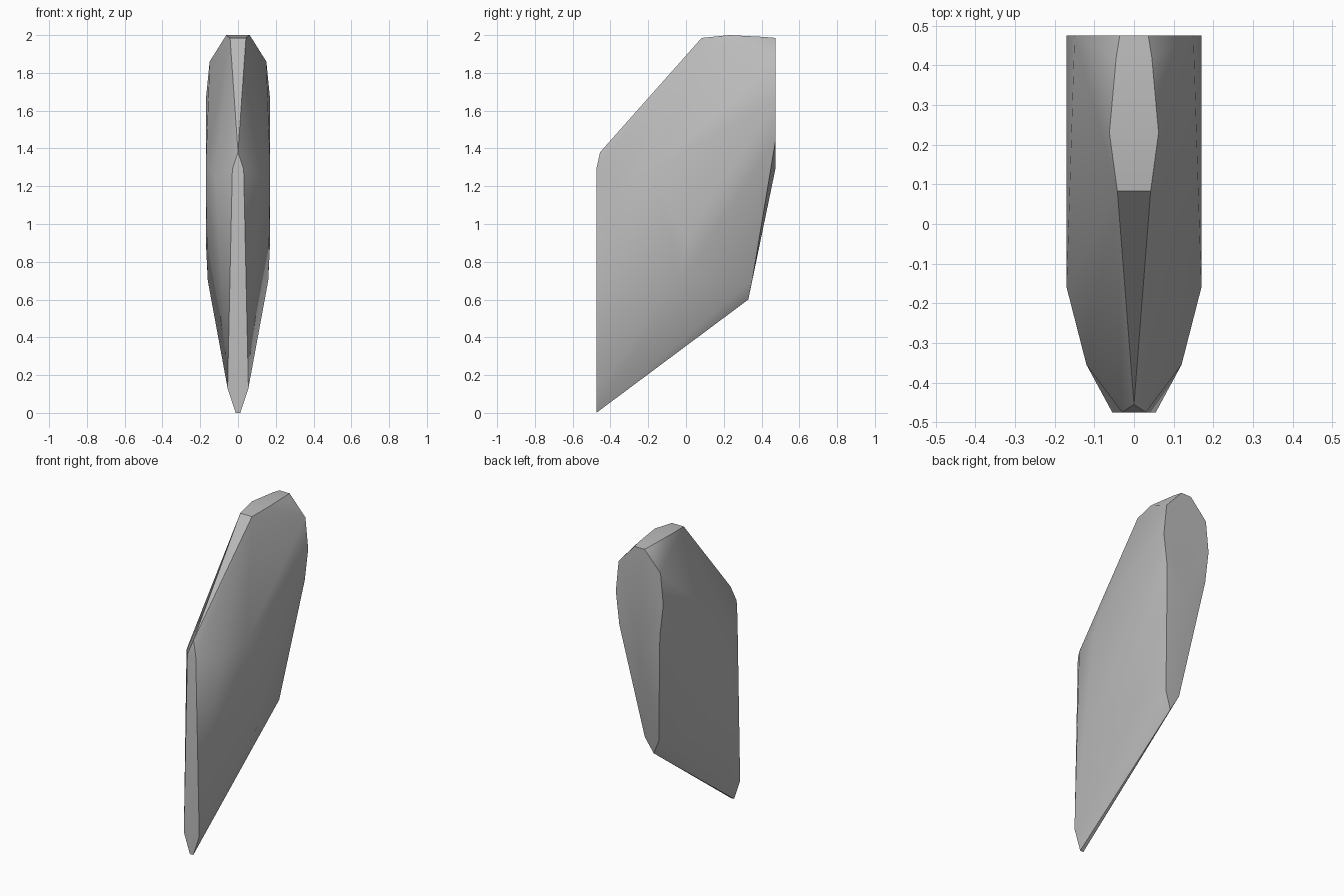
import bpy, bmesh, math

cube = bpy.data.objects.get("Cube")
if cube:
    bpy.data.objects.remove(cube, do_unlink=True)

# Single stone colour
stone = bpy.data.materials.new("grey_stone")
stone.use_nodes = True
grey = (0.5, 0.5, 0.5, 1)
stone.diffuse_color = grey
stone.node_tree.nodes["Principled BSDF"].inputs["Base Color"].default_value = grey

# Corners of each facet on one half; the other half is mirrored
front_facet = [(0.012, -0.475, 0), (0.055, -0.475, 0.13), (0.03, -0.475, 1.29), (0, -0.455, 1.38)]
top_facet = [(0.042, 0.083, 1.985), (0.062, 0.23, 2.0), (0.045, 0.42, 1.99), (0.036, 0.475, 1.985)]
back_facet = [(0.15, 0.475, 1.86), (0.17, 0.475, 1.66), (0.145, 0.475, 1.45), (0, 0.475, 1.3)]
lower_back = [(0.05, 0.35, 0.7), (0, 0.33, 0.6)]
side_bulge = [(0.12, -0.355, 1.25), (0.17, -0.16, 1.3), (0.17, 0, 0.9), (0.16, -0.03, 0.7)]

corners = set()
for x, y, z in front_facet + top_facet + back_facet + lower_back + side_bulge:
    corners |= {(x, y, z), (-x, y, z)}

# Wrap the corners in a faceted skin and merge flat triangles
bm = bmesh.new()
for co in sorted(corners):
    bm.verts.new(co)
bmesh.ops.convex_hull(bm, input=bm.verts[:])
loose = [v for v in bm.verts if not v.link_faces]
bmesh.ops.delete(bm, geom=loose, context='VERTS')
bmesh.ops.dissolve_limit(bm, angle_limit=math.radians(1), verts=bm.verts[:], edges=bm.edges[:])
bmesh.ops.recalc_face_normals(bm, faces=bm.faces[:])

mesh = bpy.data.meshes.new("stone_shard")
bm.to_mesh(mesh)
bm.free()
mesh.materials.append(stone)
shard = bpy.data.objects.new("stone_shard", mesh)
bpy.context.collection.objects.link(shard)

# Soft sides with crisp facet borders
bpy.ops.object.select_all(action='DESELECT')
shard.select_set(True)
bpy.context.view_layer.objects.active = shard
bpy.ops.object.shade_smooth_by_angle(angle=math.radians(30))
